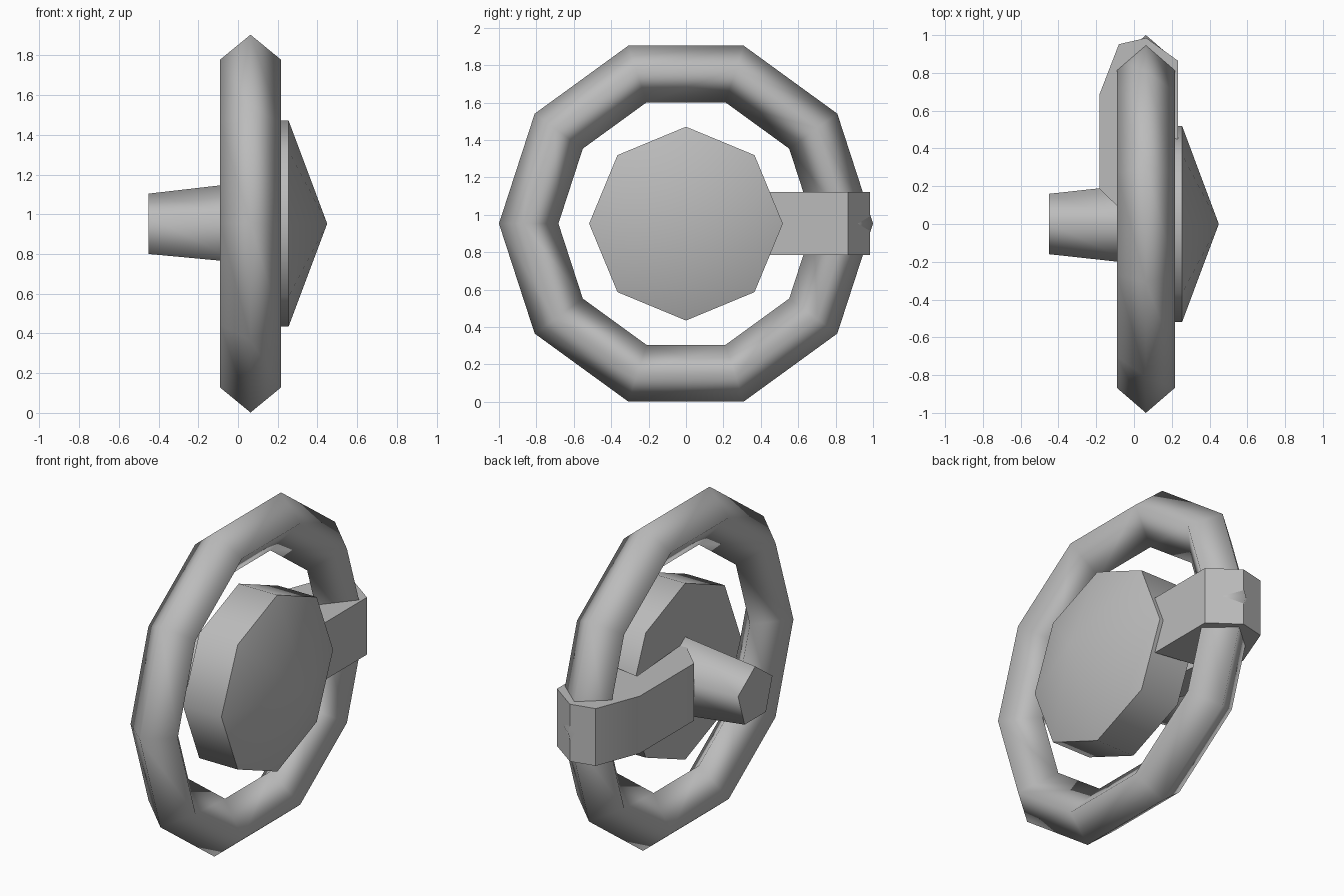
import bpy, bmesh, math
from mathutils import Vector

if "Cube" in bpy.data.objects:
    bpy.data.objects.remove(bpy.data.objects["Cube"], do_unlink=True)

MID_Z = 0.953

grey = bpy.data.materials.new("plain_grey")
grey.use_nodes = True
grey.diffuse_color = (0.5, 0.5, 0.5, 1)
grey.node_tree.nodes["Principled BSDF"].inputs["Base Color"].default_value = (0.5, 0.5, 0.5, 1)


def finish(bm, name, smooth_angle):
    """Turn a bmesh into a grey object, smooth below the given angle."""
    bmesh.ops.recalc_face_normals(bm, faces=bm.faces)
    mesh = bpy.data.meshes.new(name)
    bm.to_mesh(mesh)
    bm.free()
    obj = bpy.data.objects.new(name, mesh)
    bpy.context.collection.objects.link(obj)
    mesh.materials.append(grey)
    bpy.ops.object.select_all(action="DESELECT")
    obj.select_set(True)
    bpy.context.view_layer.objects.active = obj
    bpy.ops.object.shade_smooth_by_angle(angle=math.radians(smooth_angle))
    return obj


def lathe(name, profile, sides, smooth_angle, start=0, height=MID_Z, closed=False):
    """Revolve (x, radius) points around an axis along x."""
    bm = bmesh.new()
    rows = []
    for x, r in profile:
        turns = [start + math.tau * i / sides for i in range(sides)]
        rows.append([bm.verts.new((x, r * math.cos(a), height + r * math.sin(a))) for a in turns])
    pairs = list(zip(rows, rows[1:]))
    if closed:
        pairs.append((rows[-1], rows[0]))
    for a, b in pairs:
        for i in range(sides):
            j = (i + 1) % sides
            bm.faces.new((a[i], a[j], b[j], b[i]))
    if not closed:
        for row in (rows[0], rows[-1]):
            bm.faces.new(row)
    bmesh.ops.remove_doubles(bm, verts=bm.verts, dist=0.0001)
    return finish(bm, name, smooth_angle)


# Ten-sided ring with a four-sided tube
lathe("outer_ring", [(0.063, 1.0), (0.216, 0.868), (0.063, 0.682), (-0.09, 0.868)],
      10, 180, closed=True)

# Eight-sided disc with a shallow pointed face
lathe("centre_disc", [(0.005, 0.518), (0.255, 0.518), (0.449, 0.00001)], 8, 60)

# Five-sided tapered peg behind the disc
lathe("rear_peg", [(-0.45, 0.168), (0.01, 0.221)], 5, 76, start=math.pi / 2, height=0.936)

# Solid bracket that joins the disc to the ring
outline = [(0.01, 0.0), (-0.182, 0.185), (-0.182, 0.688), (-0.08, 0.952),
           (0.065, 0.985), (0.232, 0.865), (0.232, 0.45), (-0.025, 0.49)]
bm = bmesh.new()
base = bm.faces.new([bm.verts.new((x, y, 0.785)) for x, y in outline])
top = bmesh.ops.extrude_face_region(bm, geom=[base])
bmesh.ops.translate(bm, vec=Vector((0, 0, 0.336)),
                    verts=[v for v in top["geom"] if isinstance(v, bmesh.types.BMVert)])
finish(bm, "side_bracket", 30)
